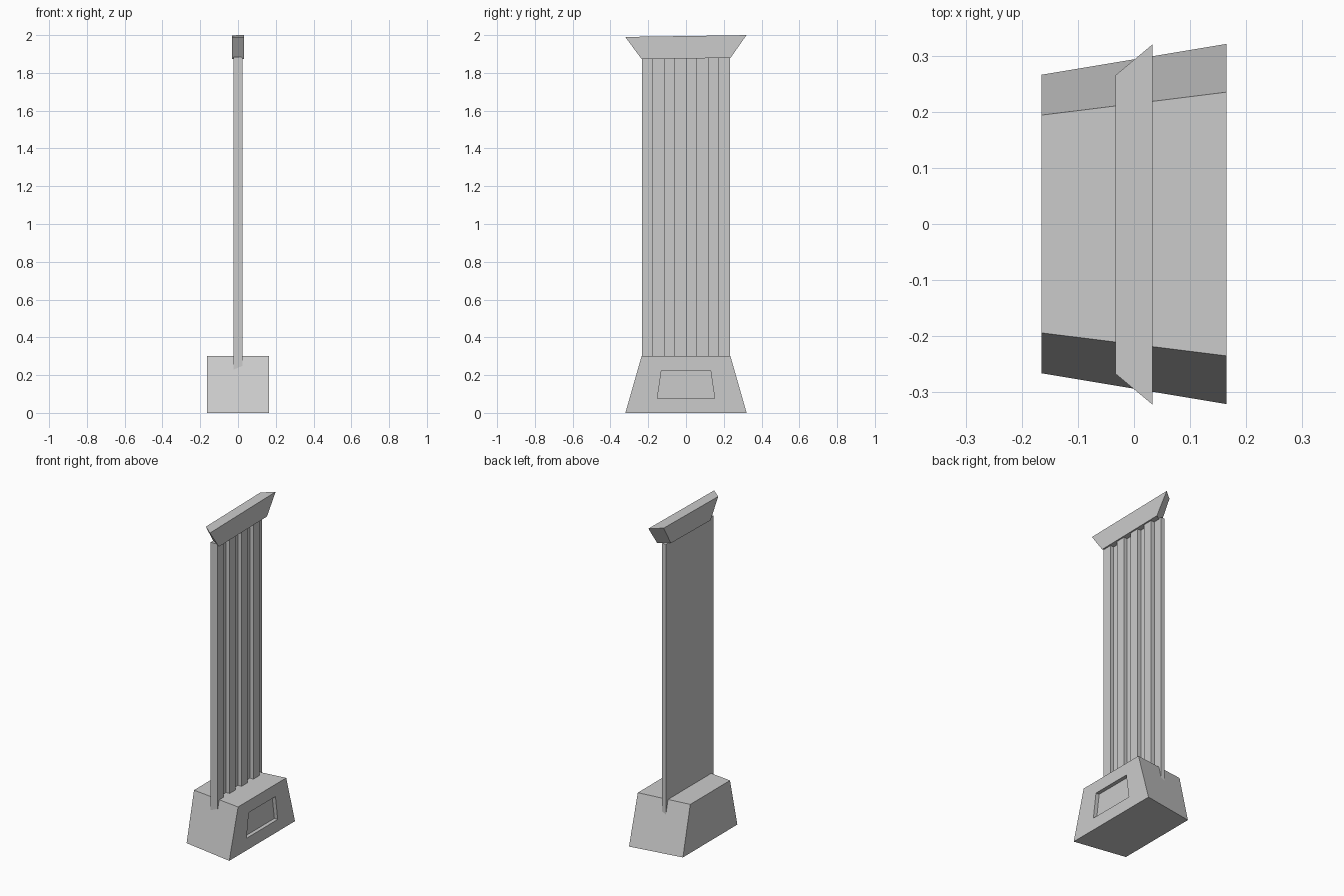
import bpy
import bmesh
from mathutils import Matrix, Vector

if "Cube" in bpy.data.objects:
    bpy.data.objects.remove(bpy.data.objects["Cube"])


def finish(bm, name):
    bmesh.ops.recalc_face_normals(bm, faces=bm.faces)
    mesh = bpy.data.meshes.new(name)
    bm.to_mesh(mesh)
    bm.free()
    obj = bpy.data.objects.new(name, mesh)
    bpy.context.collection.objects.link(obj)
    return obj


def flared_block(half_x, z_wide, z_narrow):
    """Block whose y width shrinks towards one end in z and towards -x."""
    bm = bmesh.new()
    bmesh.ops.create_cube(bm, size=2)
    for v in bm.verts:
        wide = (v.co.z < 0) == (z_wide < z_narrow)
        right = v.co.x > 0
        half_y = (0.321 if right else 0.266) if wide else (0.235 if right else 0.194)
        v.co = (half_x * v.co.x, half_y * v.co.y, z_wide if wide else z_narrow)
    return bm


# Base block with a recessed panel on its wide face
bm = flared_block(0.165, 0.0, 0.30)
bm.normal_update()
panel = max(bm.faces, key=lambda f: f.calc_center_median().x)
bmesh.ops.inset_individual(bm, faces=[panel], thickness=0.075, use_even_offset=True)
for v in panel.verts:
    v.co.y = (0.152 if v.co.z < 0.15 else 0.13) * (1 if v.co.y > 0 else -1)
panel = bmesh.ops.extrude_discrete_faces(bm, faces=[panel])["faces"][0]
bmesh.ops.translate(bm, verts=panel.verts, vec=(-0.023, 0, 0))
finish(bm, "base")

# Fluted shaft: alternating ridges and grooves on the +x side
back, floor, ridge, half, strips = -0.025, 0.0, 0.024, 0.232, 8
step = 2 * half / strips
profile = [(back, half), (back, -half)]
for i in range(strips):
    x = ridge if i % 2 == 0 else floor
    profile += [(x, -half + i * step), (x, -half + (i + 1) * step)]
bm = bmesh.new()
face = bm.faces.new([bm.verts.new((x, y, 0.20)) for x, y in profile])
top = bmesh.ops.extrude_face_region(bm, geom=[face], use_keep_orig=True)["geom"]
bmesh.ops.translate(bm, vec=(0, 0, 1.684),
                    verts=[g for g in top if isinstance(g, bmesh.types.BMVert)])
finish(bm, "shaft")

# Capital: the base shape turned over, thin and slightly tilted
bm = flared_block(0.033, 1.995, 1.876)
bmesh.ops.rotate(bm, verts=bm.verts, cent=Vector((0, 0, 1.935)),
                 matrix=Matrix.Rotation(0.015, 3, 'X'))
finish(bm, "capital")
